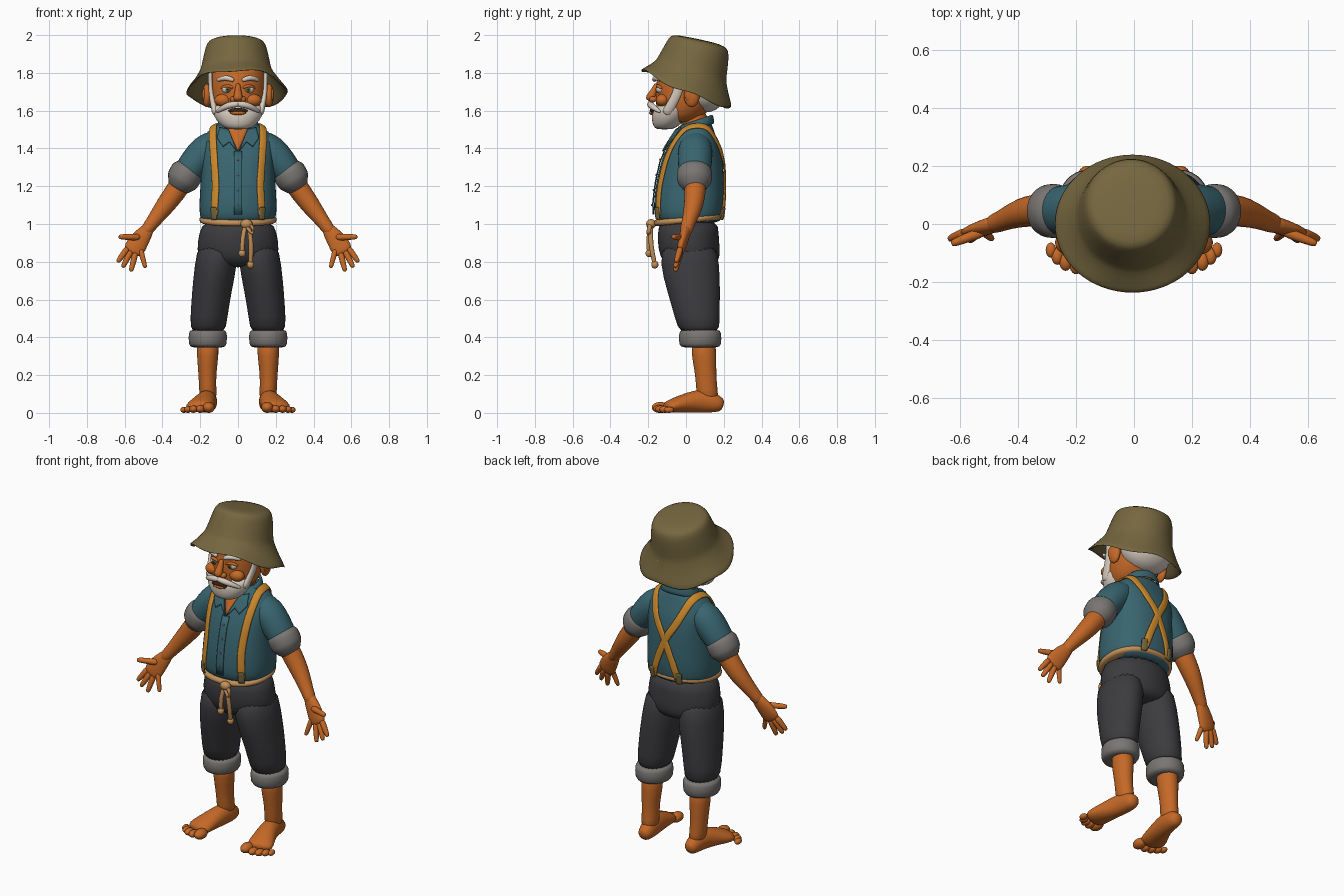
import bpy, bmesh
from math import cos, sin, pi, radians
from mathutils import Vector
from mathutils.bvhtree import BVHTree

if "Cube" in bpy.data.objects:
    bpy.data.objects.remove(bpy.data.objects["Cube"])


def material(name, r, g, b):
    m = bpy.data.materials.new(name)
    m.use_nodes = True
    m.diffuse_color = (r, g, b, 1)
    m.node_tree.nodes["Principled BSDF"].inputs["Base Color"].default_value = (r, g, b, 1)
    return m


SKIN = material("tan_skin", .56, .14, .02)
SHIRT = material("teal_shirt", .04, .13, .16)
PANTS = material("charcoal_trousers", .045, .045, .05)
CUFF = material("grey_lining", .19, .18, .17)
OLIVE = material("olive_canvas", .18, .135, .05)
STRAP = material("mustard_strap", .6, .25, .025)
ROPE = material("tan_rope", .55, .28, .1)
HAIR = material("white_hair", .68, .6, .52)
IRIS = material("green_iris", .12, .14, .05)
DARK = material("dark_brown", .04, .015, .008)


def finish(name, bm, mat, subdivide=1, thickness=0):
    bmesh.ops.recalc_face_normals(bm, faces=bm.faces)
    mesh = bpy.data.meshes.new(name)
    bm.to_mesh(mesh)
    bm.free()
    ob = bpy.data.objects.new(name, mesh)
    bpy.context.collection.objects.link(ob)
    mesh.materials.append(mat)
    mesh.shade_smooth()
    if thickness:
        mod = ob.modifiers.new("Thickness", "SOLIDIFY")
        mod.thickness, mod.offset = thickness, 0
    if subdivide:
        mod = ob.modifiers.new("Smooth", "SUBSURF")
        mod.levels = mod.render_levels = subdivide
    return ob


def bridge(name, rings, mat, caps=(True, True), **kw):
    # Skin a list of equal rings of points
    bm = bmesh.new()
    loops = [[bm.verts.new(p) for p in ring] for ring in rings]
    n = len(loops[0])
    for a, b in zip(loops, loops[1:]):
        for i in range(n):
            j = (i + 1) % n
            bm.faces.new((a[i], a[j], b[j], b[i]))
    for use, loop in zip(caps, (loops[0], loops[-1])):
        if use:
            bm.faces.new(loop)
    return finish(name, bm, mat, **kw)


def loft(name, sections, mat, n=24, power=1.0, **kw):
    # Horizontal sections: x, y, z, x radius, y radius, tilt
    rings = []
    for x, y, z, rx, ry, *tilt in sections:
        ring = []
        for i in range(n):
            c, s = cos(2 * pi * i / n), sin(2 * pi * i / n)
            px = rx * abs(c) ** power * (1 if c > 0 else -1)
            py = ry * abs(s) ** power * (1 if s > 0 else -1)
            ring.append((x + px, y + py, z - (tilt[0] * py if tilt else 0)))
        rings.append(ring)
    return bridge(name, rings, mat, **kw)


def tube(name, path, mat, side=1, ref=(0, 1, 0), n=12):
    # Limb along a path: x, y, z, width radius, depth radius; rounded ends
    pts = [Vector((p[0] * side, p[1], p[2])) for p in path]
    rad = [(p[3], p[-1]) for p in path]
    frames = []
    for i, p in enumerate(pts):
        t = (pts[min(i + 1, len(pts) - 1)] - pts[max(i - 1, 0)]).normalized()
        a = t.cross(Vector(ref)).normalized()
        frames.append((p, t, a, a.cross(t), *rad[i]))
    p, t, a, b, ra, rb = frames[0]
    frames.insert(0, (p - t * min(ra, rb) * .6, t, a, b, ra * .6, rb * .6))
    p, t, a, b, ra, rb = frames[-1]
    frames.append((p + t * min(ra, rb) * .7, t, a, b, ra * .6, rb * .6))
    rings = [[p + a * ra * cos(2 * pi * i / n) + b * rb * sin(2 * pi * i / n) for i in range(n)]
             for p, t, a, b, ra, rb in frames]
    return bridge(name, rings, mat)


def ball(name, center, size, mat):
    bm = bmesh.new()
    bmesh.ops.create_uvsphere(bm, u_segments=20, v_segments=12, radius=1)
    for v in bm.verts:
        v.co = Vector(center) + Vector(size) * v.co
    return finish(name, bm, mat, subdivide=0)


SIDES = (("left", 1), ("right", -1))

# Shirt body and sleeves
torso = loft("shirt_body", [(0, y, z, rx, ry) for z, y, rx, ry in (
    (1.0, .015, .185, .16), (1.03, .012, .203, .18), (1.1, .015, .208, .188), (1.2, .02, .2, .183),
    (1.32, .03, .196, .168), (1.4, .04, .2, .145), (1.45, .045, .192, .12), (1.49, .05, .165, .1),
    (1.52, .055, .12, .085), (1.54, .06, .085, .07))], SHIRT, power=.88)
clothes = [torso]
for label, s in SIDES:
    clothes.append(tube(label + "_sleeve", [
        (.11, .05, 1.43, .075, .08), (.17, .05, 1.395, .09, .095),
        (.23, .047, 1.32, .085, .092), (.275, .045, 1.26, .078, .085)], SHIRT, s, n=16))
    tube(label + "_sleeve_cuff", [
        (.262, .045, 1.287, .082, .09), (.268, .045, 1.277, .092, .097),
        (.297, .045, 1.227, .09, .095), (.302, .045, 1.219, .08, .087)], CUFF, s, n=16)

shell = bmesh.new()
for ob in clothes:
    shell.from_mesh(ob.data)
tree = BVHTree.FromBMesh(shell)


def on_shirt(p, lift, frontal=False):
    # Drop a point onto the outside of the shirt
    core = Vector((p.x if frontal else p.x * .5, .04, min(p.z, 1.6 if frontal else 1.3)))
    out = (p - core).normalized()
    hit = tree.ray_cast(p + out * .15, -out)[0]
    return (hit if hit else p) + out * lift


def ribbon(name, path, half, mat, lift=.006, thickness=.012):
    path = [Vector(p) for p in path]
    pts = [a.lerp(b, i / 6) for a, b in zip(path, path[1:]) for i in range(6)] + [path[-1]]
    pts = [on_shirt(p, 0) for p in pts]
    for _ in range(2):
        pts = [pts[0]] + [(a + b * 2 + c) / 4 for a, b, c in zip(pts, pts[1:], pts[2:])] + [pts[-1]]
    bm, rows = bmesh.new(), []
    for i, p in enumerate(pts):
        t = pts[min(i + 1, len(pts) - 1)] - pts[max(i - 1, 0)]
        out = p - Vector((p.x * .5, .04, min(p.z, 1.3)))
        across = t.cross(out).normalized() * half
        rows.append([bm.verts.new(on_shirt(p + across * k, lift)) for k in (-1, 0, 1)])
    for a, b in zip(rows, rows[1:]):
        for k in (0, 1):
            bm.faces.new((a[k], a[k + 1], b[k + 1], b[k]))
    return finish(name, bm, mat, subdivide=1, thickness=thickness)


def plate(name, outline, mat, lift=.006, thickness=.006):
    bm = bmesh.new()
    bm.faces.new([bm.verts.new((x, -.2, z)) for x, z in outline])
    bmesh.ops.triangulate(bm, faces=bm.faces)
    bmesh.ops.subdivide_edges(bm, edges=bm.edges, cuts=5, use_grid_fill=True)
    for v in bm.verts:
        v.co = on_shirt(Vector((v.co.x, -.2, v.co.z)) if v.co.z else v.co, 0, True) + Vector((0, -lift, 0))
    return finish(name, bm, mat, subdivide=0, thickness=thickness)


# Neckline, collar, placket and buttons
plate("open_neckline", [(-.06, 1.515), (.06, 1.515), (0, 1.385)], SKIN, .003)
loft("collar_band", [(0, .05, 1.5, .115, .095, -.3), (0, .052, 1.535, .1, .088, -.35),
                     (0, .055, 1.55, .092, .08, -.35)], SHIRT, caps=(False, False), thickness=.014)
plate("placket", [(-.022, 1.05), (.022, 1.05), (.022, 1.385), (-.022, 1.385)], SHIRT, .004)
for i in range(4):
    p = on_shirt(Vector((0, -.2, 1.1 + i * .08)), .008, True)
    ball("button", p, (.006, .004, .006), CUFF)

for label, s in SIDES:
    plate(label + "_collar_flap", [(s * x, z) for x, z in (
        (.005, 1.385), (.05, 1.5), (.095, 1.51), (.11, 1.455), (.08, 1.41), (.045, 1.435))], SHIRT, .012, .009)
    # Suspenders cross on the back
    ribbon(label + "_suspender", [(s * x, y, z) for x, y, z in (
        (.142, -.2, 1.04), (.135, -.2, 1.2), (.142, -.12, 1.4), (.135, .0, 1.52), (.12, .11, 1.51),
        (.075, .22, 1.4), (0, .25, 1.27), (-.06, .25, 1.14), (-.095, .22, 1.03))], .022, STRAP)
    for end, x, y in (("front", .142, -.2), ("back", -.095, .22)):
        ribbon(label + "_" + end + "_clip", [(s * x, y, 1.09), (s * x, y, 1.02)], .018, OLIVE, .014)

    # Trouser legs and turn-ups
    loft(label + "_trouser_leg", [
        (s * .105, .015, .92, .105, .145), (s * .117, .02, .78, .113, .158), (s * .138, .04, .65, .106, .142),
        (s * .155, .06, .5, .098, .118), (s * .16, .073, .41, .094, .108)], PANTS)
    loft(label + "_trouser_cuff", [
        (s * .16, .075, .345, .086, .095), (s * .16, .075, .355, .102, .114),
        (s * .16, .075, .43, .104, .114), (s * .16, .075, .442, .09, .1)], CUFF)

    # Shin, foot and toes
    loft(label + "_shin", [
        (s * .16, .092, .4, .06, .066), (s * .16, .095, .3, .058, .066), (s * .163, .105, .2, .046, .055),
        (s * .16, .11, .12, .046, .057), (s * .157, .12, .06, .045, .056)], SKIN)
    tube(label + "_foot", [
        (.155, .175, .045, .042, .044), (.157, .12, .062, .05, .062), (.168, .05, .062, .054, .062),
        (.19, -.03, .047, .068, .046), (.207, -.09, .034, .08, .034)], SKIN, s, (0, 0, 1), 16)
    for i, (x, y, r) in enumerate(((.155, -.135, .032), (.2, -.14, .023), (.236, -.13, .022),
                                   (.265, -.112, .02), (.287, -.09, .018))):
        ball(label + "_toe", (s * x, y, r * .9), (r, r * 1.45, r * .9), SKIN)

    # Arm, palm, fingers
    tube(label + "_arm", [
        (.24, .05, 1.31, .06), (.31, .05, 1.2, .06), (.365, .045, 1.125, .056), (.41, .032, 1.065, .048),
        (.455, .012, 1.005, .037), (.485, 0, .965, .036)], SKIN, s)
    tube(label + "_palm", [
        (.475, .003, .975, .036, .03), (.51, -.01, .93, .05, .028),
        (.54, -.022, .885, .058, .025), (.555, -.03, .855, .056, .02)], SKIN, s)
    for finger, a, b, r in (("thumb", (.53, -.03, .93), (.622, -.065, .932), .017),
                            ("index", (.59, -.032, .865), (.633, -.05, .805), .016),
                            ("middle", (.57, -.032, .85), (.607, -.055, .778), .016),
                            ("ring", (.545, -.032, .84), (.565, -.055, .757), .016),
                            ("little", (.515, -.03, .86), (.492, -.05, .775), .014)):
        mid = [(u + v) / 2 for u, v in zip(a, b)]
        tube(label + "_" + finger, [(*a, r * 1.15), (*mid, r), (*b, r * .85)], SKIN, s)

    # Ear, sideburn, brow and eye
    ball(label + "_ear", (s * .165, .03, 1.68), (.024, .042, .062), SKIN)
    ball(label + "_ear_hollow", (s * .18, .016, 1.685), (.01, .022, .035), SKIN)
    tube(label + "_sideburn", [(.12, -.1, 1.59, .02, .03), (.138, -.06, 1.66, .014, .026),
                               (.145, -.035, 1.72, .013, .026), (.147, -.03, 1.8, .013, .04)], HAIR, s)
    tube(label + "_brow", [(.028, -.168, 1.763, .013), (.065, -.162, 1.778, .016),
                           (.105, -.132, 1.763, .011)], HAIR, s, (0, 0, 1))
    ball(label + "_eye", (s * .056, -.134, 1.712), (.03, .024, .021), HAIR)
    ball(label + "_iris", (s * .054, -.151, 1.712), (.015, .009, .015), IRIS)
    ball(label + "_pupil", (s * .054, -.157, 1.712), (.007, .005, .007), DARK)
    tube(label + "_eyelid", [(.028, -.15, 1.722, .008), (.056, -.153, 1.735, .01),
                             (.086, -.132, 1.72, .008)], SKIN, s, (0, 0, 1))
    ball(label + "_cheek", (s * .08, -.125, 1.655), (.045, .035, .033), SKIN)
    tube(label + "_moustache", [(.0, -.19, 1.635, .016), (.045, -.19, 1.632, .019),
                                (.085, -.165, 1.612, .015), (.11, -.14, 1.595, .008)], HAIR, s, (0, 0, 1))

# Trouser seat and rope belt
loft("trouser_seat", [(0, .015, 1.03, .185, .16), (0, .01, .95, .208, .162), (0, .017, .86, .222, .166),
                      (0, .025, .8, .2, .15), (0, .03, .77, .12, .11)], PANTS)
loft("rope_belt", [(0, .01, z, .198 + d, .178 + d, -.1) for z, d in (
    (1.003, -.01), (1.008, .008), (1.035, .01), (1.042, -.008))], ROPE, power=.9)
ball("belt_knot", (.045, -.185, 1.0), (.032, .026, .026), ROPE)
tube("belt_loop", [(.04, -.185, 1.01, .012), (.085, -.195, .985, .012), (.08, -.2, .935, .012),
                   (.05, -.195, .98, .012)], ROPE)
for path in ([(.04, -.185, .995, .013), (.024, -.2, .93, .013), (.022, -.195, .845, .013)],
             [(.055, -.185, .995, .013), (.073, -.19, .9, .013), (.066, -.165, .785, .013)]):
    tube("belt_tail", path, ROPE)
    ball("belt_tail_end", path[-1][:3], (.019, .019, .021), ROPE)

# Neck, head, nose and mouth
loft("neck", [(0, .055, 1.46, .075, .065), (0, .045, 1.53, .075, .07), (0, .03, 1.62, .08, .08)], SKIN)
loft("head", [(0, -.04, 1.53, .08, .08), (0, -.025, 1.58, .125, .13), (0, -.002, 1.65, .146, .16),
              (0, .01, 1.72, .15, .172), (0, .02, 1.8, .15, .172), (0, .03, 1.86, .13, .14)], SKIN)
tube("nose", [(0, -.158, 1.735, .014), (0, -.172, 1.7, .018), (0, -.188, 1.668, .029)], SKIN)
for label, s in SIDES:
    ball(label + "_nostril", (s * .026, -.175, 1.66), (.017, .02, .016), SKIN)
ball("mouth", (0, -.178, 1.6), (.052, .014, .014), DARK)
ball("lower_lip", (0, -.181, 1.588), (.042, .014, .011), SKIN)

# Beard and back hair
loft("beard", [(0, -.115, 1.5, .05, .04), (0, -.108, 1.515, .085, .065), (0, -.092, 1.55, .118, .09),
               (0, -.08, 1.59, .135, .102), (0, -.075, 1.62, .138, .092), (0, -.07, 1.635, .12, .07)], HAIR)
ball("back_hair", (0, .1, 1.71), (.155, .118, .12), HAIR)

# Bucket hat with a wavy drooping brim
hat = loft("bucket_hat", [
    (-.005, 0, 1.715, .272, .24, .43), (-.005, .008, 1.75, .232, .215, .38), (-.01, .025, 1.805, .187, .183, .3),
    (-.01, .03, 1.825, .18, .178, .28), (-.01, .055, 1.9, .165, .165, .25), (-.01, .068, 1.95, .152, .153, .24),
    (-.01, .07, 1.966, .135, .137, .23), (-.01, .07, 1.972, .07, .07, .2)],
    OLIVE, n=32, caps=(False, True), thickness=.012)
for i, v in enumerate(hat.data.vertices[:64]):
    turn = 2 * pi * (i % 32) / 32
    v.co.z += (.012 * sin(turn * 5 + .6) - .02 * cos(turn) ** 2) * (1 if i < 32 else .5)
shell.free()
